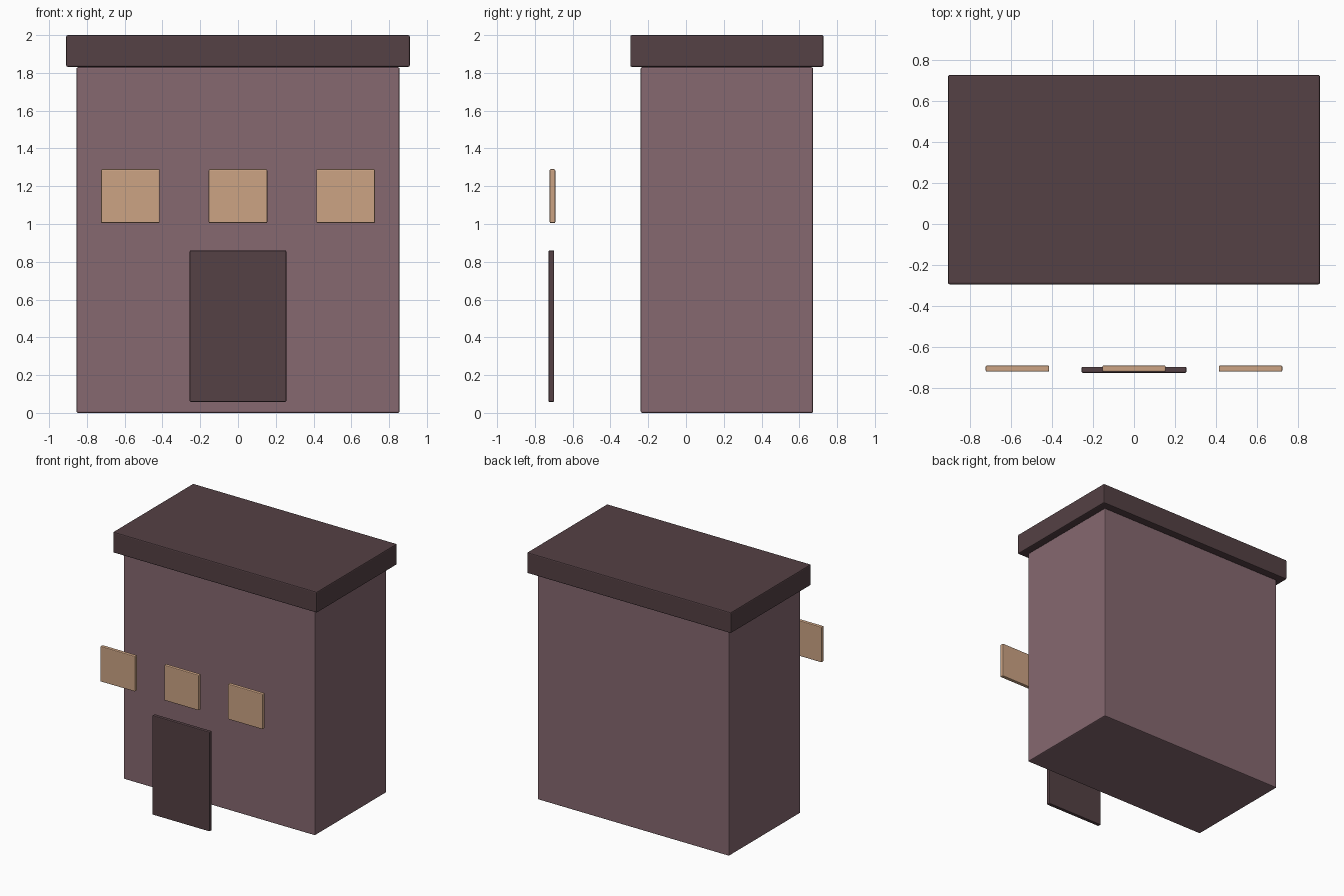
import bpy

cube = bpy.data.objects.get("Cube")
if cube:
    bpy.data.objects.remove(cube, do_unlink=True)


def material(name, rgb):
    mat = bpy.data.materials.new(name)
    mat.use_nodes = True
    mat.diffuse_color = (*rgb, 1)
    mat.node_tree.nodes["Principled BSDF"].inputs["Base Color"].default_value = (*rgb, 1)
    return mat


def box(name, low, high, mat, bevel):
    """Softly bevelled box between two corners."""
    centre = [(a + b) / 2 for a, b in zip(low, high)]
    bpy.ops.mesh.primitive_cube_add(size=1, location=centre)
    obj = bpy.context.object
    obj.name = name
    obj.scale = [b - a for a, b in zip(low, high)]
    bpy.ops.object.transform_apply(location=False, rotation=False, scale=True)
    obj.data.materials.append(mat)
    mod = obj.modifiers.new("soft_edges", "BEVEL")
    mod.width = bevel
    mod.segments = 2
    return obj


wall = material("dusty_mauve", (0.238, 0.138, 0.162))
dark = material("dark_plum", (0.089, 0.052, 0.058))
glow = material("warm_tan", (0.604, 0.371, 0.231))

# Main block and overhanging flat roof
box("building_body", (-0.855, -0.24, 0), (0.855, 0.673, 1.83), wall, 0.008)
box("roof_slab", (-0.91, -0.295, 1.832), (0.91, 0.728, 2), dark, 0.008)

# Door panel standing in front of the facade
box("door", (-0.256, -0.728, 0.058), (0.256, -0.698, 0.86), dark, 0.006)

# Row of three window panels
for label, x in (("right", -0.57), ("middle", 0), ("left", 0.57)):
    box("window_" + label, (x - 0.155, -0.722, 1.005), (x + 0.155, -0.692, 1.29), glow, 0.006)
